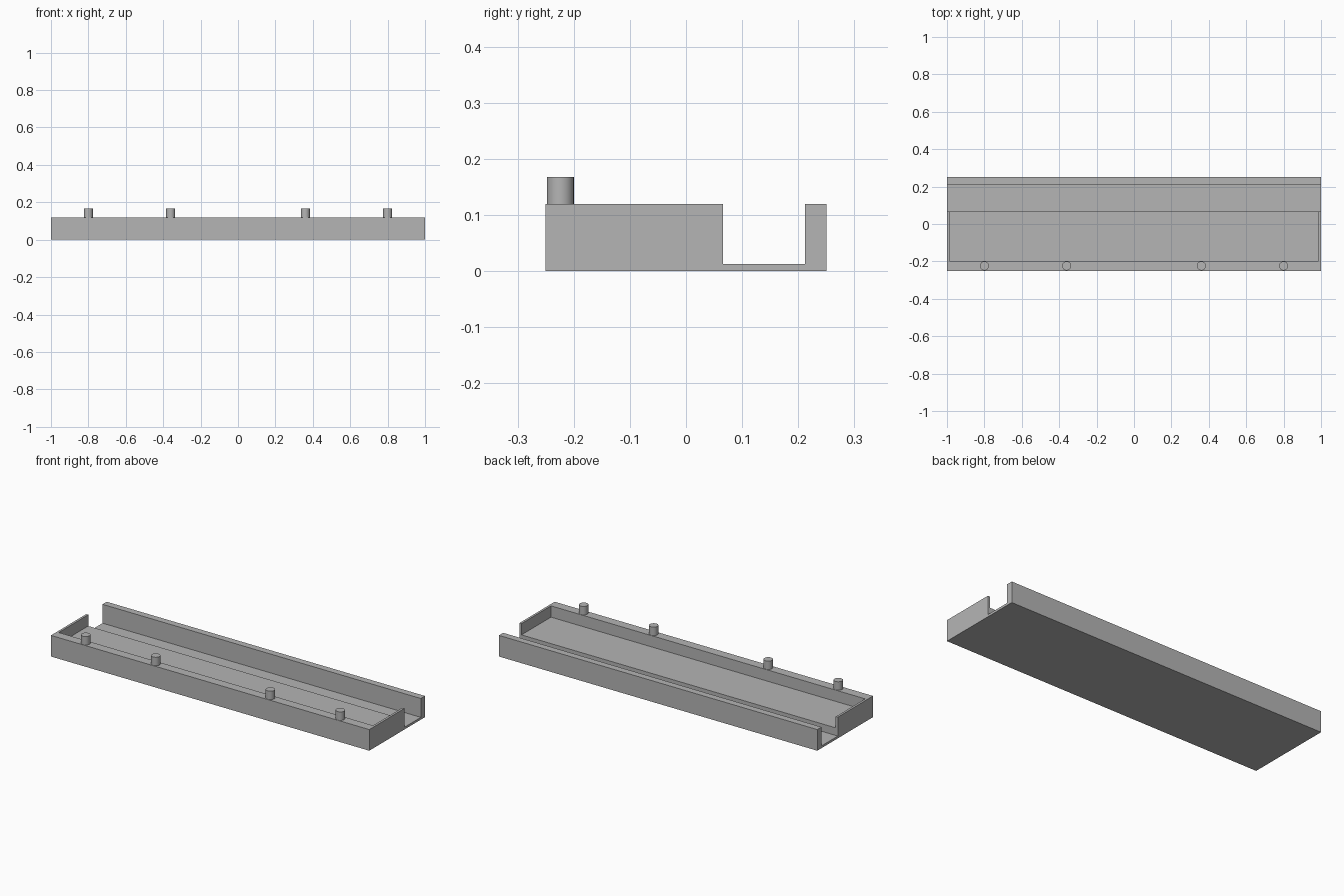
import bpy
import bmesh
from mathutils import Matrix

default = bpy.data.objects.get("Cube")
if default:
    bpy.data.objects.remove(default, do_unlink=True)

# Main sizes
HALF_LEN, HALF_DEPTH = 1.0, 0.25
RIM, CHANNEL_FLOOR, TRAY_FLOOR = 0.12, 0.013, 0.056
CHANNEL_FRONT, CHANNEL_BACK = 0.066, 0.212
FRONT_INNER, END_WALL = -0.198, 0.013
PEG_RADIUS, PEG_TOP, PEG_Y = 0.024, 0.168, -0.224

grey = bpy.data.materials.new("plain grey")
grey.use_nodes = True
grey.diffuse_color = (0.46, 0.46, 0.46, 1)
grey.node_tree.nodes["Principled BSDF"].inputs["Base Color"].default_value = grey.diffuse_color


def finish(name, bm):
    """Turn a bmesh into a named grey object."""
    bmesh.ops.recalc_face_normals(bm, faces=bm.faces)
    mesh = bpy.data.meshes.new(name)
    bm.to_mesh(mesh)
    bm.free()
    mesh.materials.append(grey)
    obj = bpy.data.objects.new(name, mesh)
    bpy.context.collection.objects.link(obj)
    return obj


def extrude_profile(name, profile, half):
    """Sweep a (y, z) outline along x from -half to half."""
    bm = bmesh.new()
    face = bm.faces.new([bm.verts.new((-half, y, z)) for y, z in profile])
    swept = bmesh.ops.extrude_face_region(bm, geom=[face])["geom"]
    verts = [v for v in swept if isinstance(v, bmesh.types.BMVert)]
    bmesh.ops.translate(bm, verts=verts, vec=(2 * half, 0, 0))
    return finish(name, bm)


def select_only(obj):
    bpy.ops.object.select_all(action="DESELECT")
    obj.select_set(True)
    bpy.context.view_layer.objects.active = obj


# Tray body: side outline with the open channel along the back
tray = extrude_profile("tray_body", [
    (-HALF_DEPTH, 0), (HALF_DEPTH, 0), (HALF_DEPTH, RIM),
    (CHANNEL_BACK, RIM), (CHANNEL_BACK, CHANNEL_FLOOR),
    (CHANNEL_FRONT, CHANNEL_FLOOR), (CHANNEL_FRONT, RIM),
    (-HALF_DEPTH, RIM)], HALF_LEN)

# Pocket: hollows the front block, leaving front wall and thin end walls
mid_channel = (CHANNEL_FRONT + CHANNEL_BACK) / 2
pocket = extrude_profile("pocket_cutter", [
    (FRONT_INNER, TRAY_FLOOR), (mid_channel, TRAY_FLOOR),
    (mid_channel, RIM * 2), (FRONT_INNER, RIM * 2)], HALF_LEN - END_WALL)
pocket.hide_render = True
cut = tray.modifiers.new("pocket", "BOOLEAN")
cut.operation, cut.solver, cut.object = "DIFFERENCE", "EXACT", pocket
select_only(tray)
bpy.ops.object.modifier_apply(modifier=cut.name)
bpy.data.objects.remove(pocket, do_unlink=True)

# Pegs on the front rim, mirrored about the centre
for side, sign in (("left", 1), ("right", -1)):
    for place, x in (("inner", 0.36), ("outer", 0.80)):
        bm = bmesh.new()
        height = PEG_TOP - RIM
        bmesh.ops.create_cone(
            bm, cap_ends=True, segments=48, radius1=PEG_RADIUS,
            radius2=PEG_RADIUS, depth=height,
            matrix=Matrix.Translation((sign * x, PEG_Y, RIM + height / 2)))
        peg = finish(f"{side}_{place}_peg", bm)
        select_only(peg)
        bpy.ops.object.shade_smooth_by_angle()
